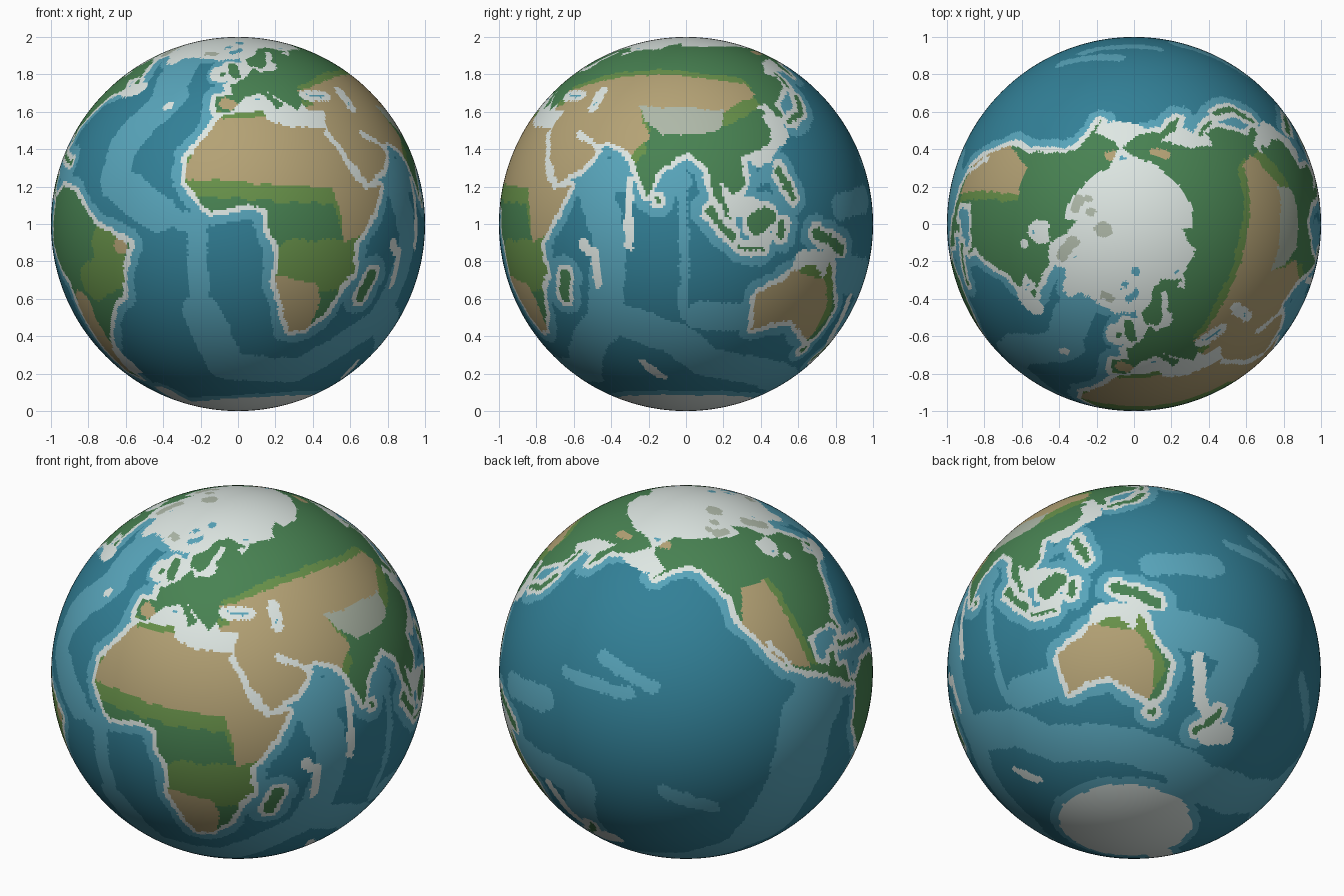
import bpy, bmesh, math
from mathutils import noise

if "Cube" in bpy.data.objects:
    bpy.data.objects.remove(bpy.data.objects["Cube"])

COLOURS = {"deep_ocean": "328097", "mid_ocean": "58A5BB", "shelf_ice": "DEE7E3", "tundra_grey": "AEB8A8",
           "forest_green": "488252", "savanna_green": "68924A", "desert_tan": "B4A275"}
DEEP, MID, ICE, GREY, GREEN, OLIVE, TAN = range(7)
STEP = 0.5
W, H = int(360 / STEP), int(180 / STEP)
sea = [[DEEP] * W for _ in range(H)]
land = [[0] * W for _ in range(H)]


def area(*poly):
    """Grid cells inside a lon/lat outline, found row by row."""
    for j in range(H):
        y = -90 + (j + 0.5) * STEP
        xs = sorted(a[0] + (y - a[1]) / (b[1] - a[1]) * (b[0] - a[0])
                    for a, b in zip(poly, poly[1:] + poly[:1]) if (a[1] > y) != (b[1] > y))
        for x0, x1 in zip(xs[::2], xs[1::2]):
            for i in range(round((x0 + 180) / STEP), round((x1 + 180) / STEP)):
                yield j, i % W


def disc(j, i, r):
    """Grid cells within r degrees of a cell."""
    k = r / STEP
    for dj in range(-int(k), int(k) + 1):
        if 0 <= j + dj < H:
            c = max(0.12, math.cos(math.radians(-90 + (j + dj) * STEP)))
            w = int(math.sqrt(k * k - dj * dj) / c)
            for di in range(-w, w + 1):
                yield j + dj, (i + di) % W


def stroke(r, *path):
    """Grid cells along a path of half-width r."""
    for a, b in zip(path, path[1:] or path):
        n = int(max(abs(a[0] - b[0]), abs(a[1] - b[1]))) + 1
        for s in range(n + 1):
            x, y = (p + (q - p) * s / n for p, q in zip(a, b))
            yield from disc(int((y + 90) / STEP), int((x + 180) / STEP), r)


def paint(layer, colour, *regions, on_land=False, shift=(0, 0)):
    for region in regions:
        for j, i in region:
            j, i = j + int(shift[1] / STEP), (i + int(shift[0] / STEP)) % W
            if not on_land or land[j][i]:
                layer[j][i] = colour


def margin(colour, r):
    """Stamp a disc round every coast cell."""
    for j in range(1, H - 1):
        for i in range(W):
            if land[j][i] and not (land[j][i - 1] and land[j][(i + 1) % W] and land[j - 1][i] and land[j + 1][i]):
                for y, x in disc(j, i, r):
                    sea[y][x] = colour


# Continents
paint(land, GREEN,
      area((-6, 36), (10, 37), (11, 34), (20, 31), (33, 31), (39, 15), (43, 11), (51, 12), (47, 4), (39, -6), (40, -15),
           (35, -20), (32, -28), (26, -34), (19, -35), (12, -18), (13, -9), (9, 0), (9, 4), (4, 6), (-8, 4), (-13, 8),
           (-17, 14), (-17, 21), (-10, 30)),
      area((-9, 37), (-9, 43), (-2, 43), (-4, 48), (4, 52), (8, 57), (11, 54), (20, 55), (24, 59), (18, 60),
           (13, 56), (6, 58), (6, 62), (16, 69), (26, 71), (41, 67), (34, 66), (38, 64), (45, 68), (68, 69), (68, 37),
           (28, 37), (27, 40), (23, 37), (19, 41), (13, 45), (18, 40), (16, 38), (10, 44), (3, 43), (-2, 37)),
      area((67, 68), (72, 73), (104, 78), (113, 74), (140, 72), (180, 69), (190, 66), (178, 62), (163, 59), (157, 51),
           (156, 57), (162, 62), (142, 59), (135, 54), (141, 52), (140, 48), (128, 40), (129, 35), (126, 35), (124, 40),
           (118, 39), (122, 37), (119, 35), (122, 30), (119, 25), (108, 21), (109, 12), (105, 9), (100, 13), (104, 1),
           (98, 9), (97, 17), (91, 22), (87, 21), (80, 15), (78, 8), (73, 20), (67, 25), (67, 40)),
      area((67, 38), (67, 25), (55, 26), (59, 23), (55, 17), (44, 13), (33, 30), (36, 38)),
      area((-168, 66), (-156, 71), (-128, 70), (-95, 68), (-94, 72), (-82, 69), (-78, 62), (-65, 60), (-56, 52),
           (-66, 50), (-61, 46), (-70, 43), (-76, 36), (-81, 31), (-80, 25), (-83, 30), (-97, 29), (-97, 20), (-91, 18),
           (-90, 21), (-87, 21), (-88, 16), (-83, 15), (-83, 10), (-78, 8), (-85, 10), (-94, 16), (-110, 23), (-117, 33),
           (-124, 40), (-124, 47), (-135, 58), (-145, 60), (-152, 59), (-164, 54), (-157, 58), (-165, 62)),
      area((-78, 8), (-72, 12), (-62, 10), (-50, 0), (-35, -6), (-39, -13), (-41, -22), (-48, -26), (-58, -37),
           (-65, -42), (-69, -51), (-66, -55), (-74, -52), (-70, -18), (-76, -14), (-81, -5)))
paint(land, TAN, area((114, -22), (115, -34), (131, -31), (139, -36), (146, -39), (150, -37), (153, -27), (146, -19),
                      (142, -11), (140, -17), (135, -12), (130, -13), (122, -18)))
# Inland seas cut out of the land
paint(land, 0, stroke(1.3, (33, 29), (38, 20), (43, 13)), stroke(1.2, (49, 29), (55, 26)), stroke(2, (30, 43), (39, 43)),
      stroke(1.8, (51, 38), (50, 45)), stroke(1, (19, 60), (23, 65)), stroke(4, (-86, 59)), stroke(1.4, (-80, 53)),
      stroke(.9, (-114, 31), (-108, 23)))
# Islands
paint(land, GREEN, stroke(1.5, (-1, 52), (-4, 57)), stroke(1.2, (-8, 53)), stroke(1.8, (45, -23), (48, -16)),
      stroke(.9, (81, 7)), stroke(1.4, (97, 4), (104, -4)), stroke(.7, (106, -7), (114, -8)), stroke(3.3, (112, 0), (115, 2)),
      stroke(1, (120, -4), (121, 0)), stroke(1.7, (134, -3), (140, -5), (147, -8)), stroke(1, (121, 17), (125, 8)),
      stroke(1, (131, 33), (139, 36), (143, 43)), stroke(.7, (143, 47), (143, 53)), stroke(1, (175, -38), (172, -43), (168, -46)),
      stroke(1, (147, -42)), stroke(.7, (-83, 22), (-71, 19)), stroke(1.3, (-56, 49)))
paint(land, GREY, stroke(2, (-66, 65), (-74, 70)), stroke(1.8, (-114, 71), (-106, 71)), stroke(1.2, (-22, 65), (-17, 65)),
      stroke(1.2, (-120, 73)), stroke(1.4, (-105, 76)), stroke(2.5, (-80, 80)))
paint(land, ICE, area((-73, 78), (-60, 82), (-32, 83), (-18, 80), (-22, 71), (-40, 65), (-44, 60), (-53, 66), (-55, 70)),
      stroke(2, (-66, -74), (-60, -64)))
for j in range(H):
    for i in range(W):
        lat, lon = -90 + j * STEP, -180 + i * STEP
        if lat < -71 + 3.5 * math.cos(math.radians(lon - 85)):      # southern ice cap
            land[j][i] = ICE
        elif lat > 71 and lon > 85 and land[j][i]:
            land[j][i] = ICE

# Land cover: the great dry belt with grassy edges, then smaller regions
belt = list(area((-18, 14), (31, 11), (34, 1), (34, -6), (42, -3), (53, 10), (60, 20), (72, 22), (77, 28), (72, 38),
                 (105, 37), (121, 44), (118, 49), (80, 53), (55, 52), (27, 45), (32, 40), (27, 38), (34, 34), (10, 35),
                 (-5, 34), (-12, 37)))
west = list(area((-125, 34), (-118, 50), (-104, 50), (-100, 20), (-107, 22)))
paint(land, OLIVE, stroke(8, (17, -13), (36, -13)), stroke(6, (-46, -6), (-43, -14), (-55, -18)), on_land=True)
paint(land, OLIVE, belt, on_land=True, shift=(0, 2.5))
paint(land, OLIVE, belt, on_land=True, shift=(0, -5))
paint(land, OLIVE, west, on_land=True, shift=(3, 0))
paint(land, OLIVE, stroke(3.2, (130, -12), (143, -14), (150, -24), (151, -34)), on_land=True)
paint(land, GREEN, stroke(1.3, (146, -17), (153, -28), (147, -39)), on_land=True)
paint(land, TAN, belt, west, stroke(6, (13, -22), (22, -24), (20, -33)), stroke(4.5, (-66, -26), (-67, -36), (-69, -48)),
      stroke(3, (-39, -7)), stroke(2, (-5, 40), (-2, 39)), stroke(1.5, (-162, 67)), stroke(1.5, (156, 66), (164, 66)), on_land=True)
paint(land, GREY, area((71, 39), (105, 38), (102, 30), (82, 28), (76, 33)), on_land=True)

# Sea floor: mid-ocean ridges, rises and continental slopes
paint(sea, MID, stroke(6, (-35, 57), (-30, 42), (-42, 27), (-43, 14), (-25, 3)), stroke(3, (-25, 3), (-13, 0), (-13, -28)),
      stroke(6, (-13, -28), (-5, -50), (30, -52), (60, -31), (66, -5), (60, 12)), stroke(6, (64, -30), (85, -38), (100, -48), (180, -60)),
      stroke(7, (180, -63), (220, -56), (245, -42)), stroke(11, (247, -38), (252, -18), (256, 4), (262, 10)),
      stroke(1.5, (89, 8), (89, -30)), stroke(5, (95, -30), (118, -30)), stroke(5, (86, 13), (66, 16)),
      stroke(6, (150, -15), (178, -18), (172, -35)), stroke(4, (145, 5), (165, 8)), stroke(2, (185, 27), (204, 20)),
      stroke(2.5, (208, -15), (224, -22)), stroke(2, (172, 19), (196, 17)))
margin(MID, 4.5)
# Shallow shelves and sea ice
margin(ICE, 1.9)
paint(sea, ICE, stroke(3.5, (102, 6), (110, 5), (114, -5)), stroke(3.5, (129, -12), (139, -12)), stroke(3, (123, 36), (125, 29), (114, 20)),
      stroke(4, (-9, 53), (2, 56)), stroke(3, (1, 39), (12, 38), (20, 35), (33, 33)), stroke(3, (-86, 60)), stroke(2.5, (-57, 45), (-50, 46)),
      stroke(4, (179, 62), (194, 60)), stroke(2.5, (144, 57), (153, 57)), stroke(3.5, (-64, -43), (-62, -50)),
      stroke(1.5, (70, -48), (77, -55)), stroke(1.7, (56, -6), (60, -9), (60, -19)), stroke(1.2, (72, 13), (72, -7)),
      stroke(1.7, (-29, 39)), stroke(2, (162, -24), (165, -35), (170, -40)), stroke(3.5, (175, -46), (182, -44)),
      stroke(4, (-50, 66), (-28, 67), (-8, 65), (5, 67), (12, 71)))
for j in range(int(160 / STEP), H):
    sea[j] = [ICE] * W
paint(sea, MID, stroke(1, (-4, 66), (1, 68)), stroke(1, (-10, 71)), stroke(1.2, (2, 75)), stroke(1.5, (-93, 25), (-88, 25)),
      stroke(1.2, (-78, 15), (-68, 15)), stroke(2, (114, 14), (117, 17)), stroke(1.5, (135, 40)))

# Globe
bm = bmesh.new()
bmesh.ops.create_uvsphere(bm, u_segments=512, v_segments=256, radius=1)
for f in bm.faces:
    c = f.calc_center_median().normalized()
    p = (c + noise.noise_vector(c * 12) * 0.014 + noise.noise_vector(c * 30) * 0.006).normalized()     # ragged coastlines
    lat, lon = math.degrees(math.asin(max(-1, min(1, p.z)))), math.degrees(math.atan2(p.x, -p.y))
    j, i = min(H - 1, int((lat + 90) / STEP)), int((lon + 180) / STEP) % W
    f.material_index = land[j][i] or sea[j][i]
    f.smooth = True
bmesh.ops.translate(bm, verts=bm.verts, vec=(0, 0, 1))
mesh = bpy.data.meshes.new("globe")
bm.to_mesh(mesh)
bm.free()
for name, code in COLOURS.items():
    mat = bpy.data.materials.new(name)
    mat.diffuse_color = [((v / 255 + 0.055) / 1.055) ** 2.4 for v in bytes.fromhex(code)] + [1]
    mat.use_nodes = True
    mat.node_tree.nodes["Principled BSDF"].inputs["Base Color"].default_value = mat.diffuse_color
    mesh.materials.append(mat)
bpy.context.collection.objects.link(bpy.data.objects.new("globe", mesh))
